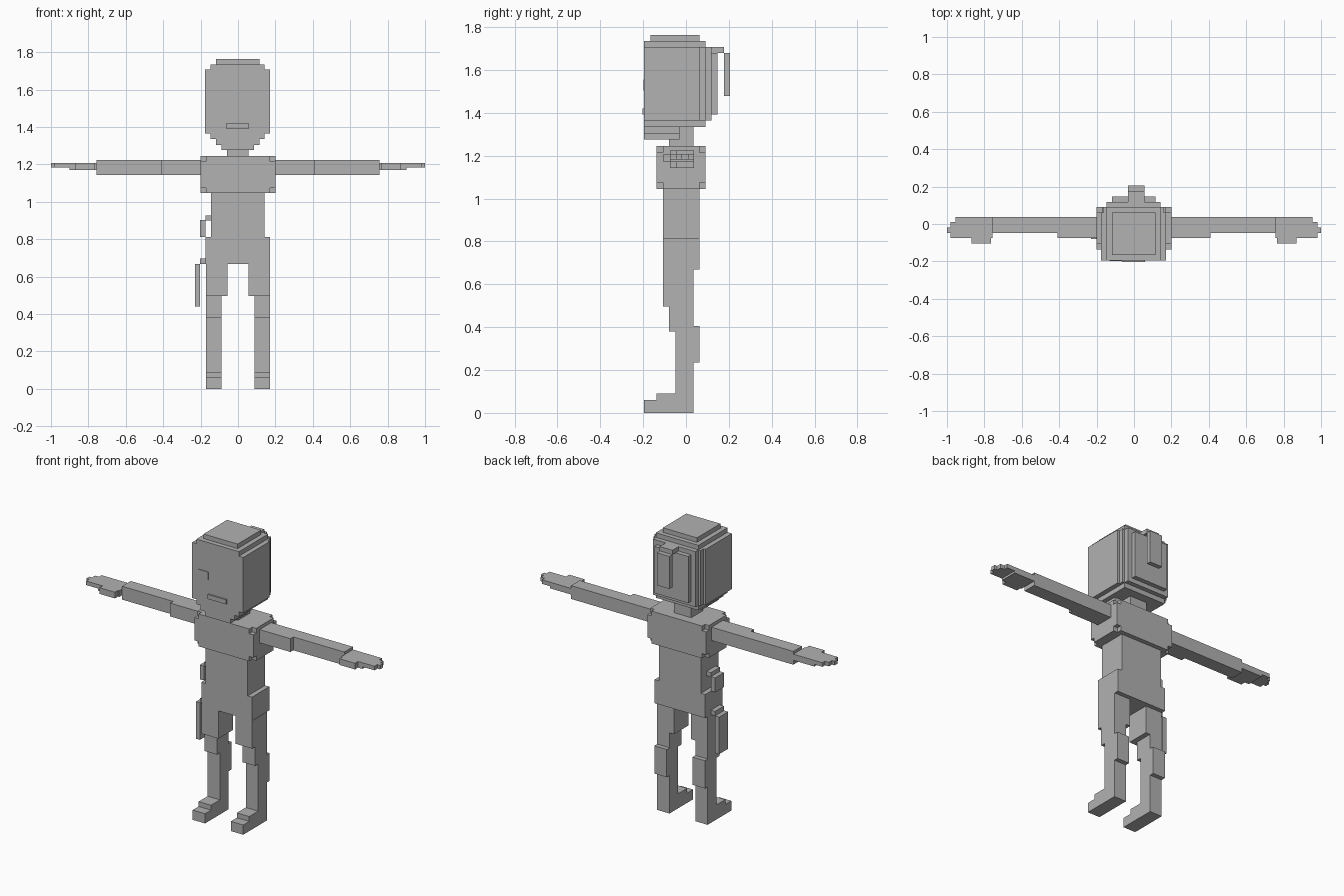
import bpy
import bmesh

grey = bpy.data.materials.new("plain_grey")
grey.diffuse_color = (0.445, 0.445, 0.445, 1)


def part(name, boxes, flip=False):
    """One blocky part from boxes given as (x0, x1, y0, y1, z0, z1)."""
    bm = bmesh.new()
    for x0, x1, y0, y1, z0, z1 in boxes:
        if flip:
            x0, x1 = -x1, -x0
        cube = bmesh.ops.create_cube(bm, size=1)
        for v in cube["verts"]:
            v.co = (x1 if v.co.x > 0 else x0,
                    y1 if v.co.y > 0 else y0,
                    z1 if v.co.z > 0 else z0)
    mesh = bpy.data.meshes.new(name)
    bm.to_mesh(mesh)
    bm.free()
    mesh.materials.append(grey)
    obj = bpy.data.objects.new(name, mesh)
    bpy.context.collection.objects.link(obj)
    return obj


def wide(half, *rest):
    """Box centred across x."""
    return (-half - 0.002, half - 0.002, *rest)


# Head: stepped crown, face block, stepped back and chin
part("head", [
    wide(0.116, -0.166, 0.062, 1.735, 1.763),
    wide(0.145, -0.195, 0.09, 1.707, 1.735),
    wide(0.174, -0.195, 0.062, 1.365, 1.707),
    wide(0.16, 0.062, 0.09, 1.365, 1.707),
    wide(0.145, 0.09, 0.118, 1.365, 1.707),
    wide(0.116, 0.118, 0.146, 1.393, 1.68),
    wide(0.145, -0.195, 0.09, 1.335, 1.365),
    wide(0.116, -0.195, -0.03, 1.305, 1.335),
    wide(0.087, -0.195, -0.03, 1.277, 1.305),
])
part("mouth", [wide(0.062, -0.204, -0.195, 1.392, 1.42)])
part("brow", [(-0.13, -0.065, -0.199, -0.195, 1.505, 1.555)])

# Hair tail hanging off the back of the head
part("hair_tail", [
    (-0.032, 0.055, 0.118, 0.177, 1.68, 1.707),
    (-0.032, 0.055, 0.177, 0.206, 1.48, 1.68),
])

# Neck, chest with notched corners, waist and hips
part("neck", [wide(0.058, -0.08, 0.035, 1.245, 1.335)])
part("chest", [
    (-0.2, 0.2, -0.137, 0.09, 1.075, 1.216),
    (-0.2, 0.2, -0.108, 0.062, 1.216, 1.245),
    (-0.2, 0.2, -0.108, 0.062, 1.046, 1.075),
    (-0.172, 0.172, -0.137, -0.108, 1.216, 1.245),
    (-0.172, 0.172, -0.137, -0.108, 1.046, 1.075),
    (-0.172, 0.172, 0.062, 0.09, 1.216, 1.245),
    (-0.172, 0.172, 0.062, 0.09, 1.046, 1.075),
])
part("waist", [wide(0.143, -0.108, 0.062, 0.813, 1.046)])
part("hips", [wide(0.172, -0.108, 0.062, 0.668, 0.813)])

# Limbs, one set per side
for side, flip in (("right", False), ("left", True)):
    part(side + "_arm", [
        (0.2, 0.41, -0.075, 0.037, 1.143, 1.225),
        (0.41, 0.757, -0.047, 0.037, 1.143, 1.225),
    ], flip)
    part(side + "_hand", [
        (0.757, 0.955, -0.075, 0.037, 1.183, 1.208),
        (0.757, 0.9, -0.075, 0.037, 1.17, 1.183),
        (0.765, 0.87, -0.105, -0.075, 1.17, 1.208),
        (0.955, 0.982, -0.075, 0.012, 1.183, 1.208),
        (0.982, 1.0, -0.047, -0.018, 1.183, 1.208),
    ], flip)
    part(side + "_thigh", [
        (0.057, 0.172, -0.108, 0.035, 0.497, 0.668),
        (0.088, 0.172, -0.08, 0.035, 0.38, 0.497),
    ], flip)
    part(side + "_shin", [
        (0.088, 0.172, -0.05, 0.035, 0.09, 0.38),
        (0.088, 0.172, 0.035, 0.062, 0.234, 0.405),
    ], flip)
    part(side + "_foot", [
        (0.088, 0.172, -0.137, 0.035, 0.0, 0.09),
        (0.088, 0.172, -0.195, -0.137, 0.0, 0.06),
    ], flip)

# Strap and hanging holster on one side of the waist
part("holster", [
    (-0.175, -0.145, -0.08, 0.007, 0.9, 0.927),
    (-0.203, -0.175, -0.08, 0.007, 0.813, 0.902),
    (-0.203, -0.174, -0.08, 0.007, 0.668, 0.696),
    (-0.231, -0.203, -0.08, 0.007, 0.44, 0.668),
])
